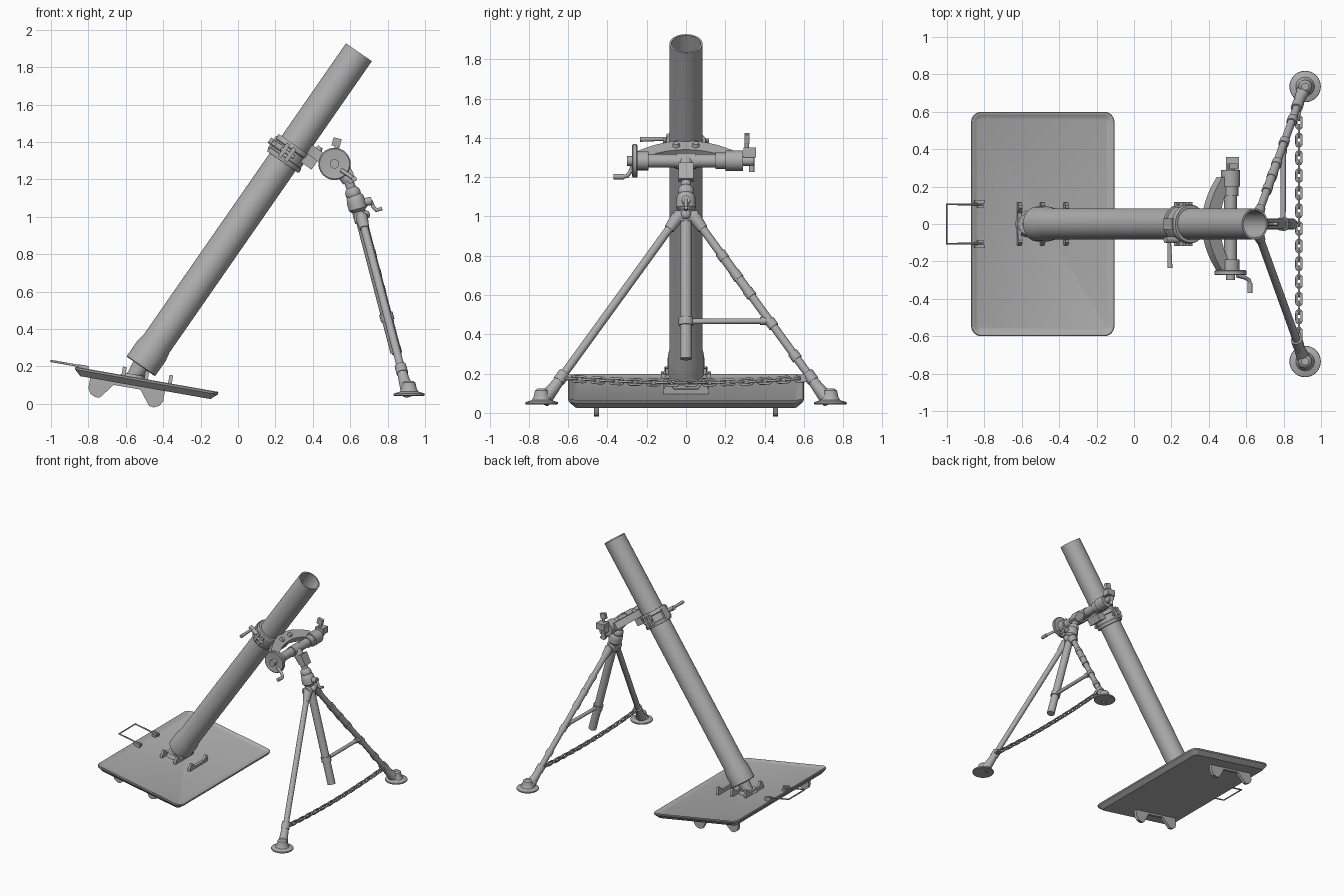
import bpy, bmesh, math
from mathutils import Matrix, Vector as V

if "Cube" in bpy.data.objects:
    bpy.data.objects.remove(bpy.data.objects["Cube"])

mat = bpy.data.materials.new("plain grey metal")
mat.diffuse_color = (0.42, 0.42, 0.42, 1)
mat.use_nodes = True
mat.node_tree.nodes["Principled BSDF"].inputs["Base Color"].default_value = mat.diffuse_color
I = Matrix.Identity(4)


def add(name, mesh, M=I):
    ob = bpy.data.objects.new(name, mesh)
    ob.matrix_world = M
    bpy.context.collection.objects.link(ob)
    if not mesh.materials:
        mesh.materials.append(mat)
    return ob


def finish(name, bm, M=I):
    bmesh.ops.recalc_face_normals(bm, faces=bm.faces[:])
    me = bpy.data.meshes.new(name)
    bm.to_mesh(me)
    bm.free()
    me.shade_smooth()
    me.set_sharp_from_angle(angle=math.radians(35))
    return add(name, me, M)


def loft(name, loops, M=I):
    """Skin a stack of equal-length loops and cap both ends."""
    bm = bmesh.new()
    rings = [[bm.verts.new(p) for p in lp] for lp in loops]
    for a, b in zip(rings, rings[1:]):
        for i in range(len(a)):
            j = (i + 1) % len(a)
            bm.faces.new((a[i], a[j], b[j], b[i]))
    bm.faces.new(rings[0][::-1])
    bm.faces.new(rings[-1])
    return finish(name, bm, M)


def frame(p, q):
    d = V(q) - V(p)
    return Matrix.Translation(p) @ d.to_track_quat('Z', 'Y').to_matrix().to_4x4()


def lathe(name, p, q, prof, n=32):
    """Turned part: (radius, height) profile along the line p to q."""
    a = [2 * math.pi * i / n for i in range(n)]
    return loft(name, [[(r * math.cos(t), r * math.sin(t), h) for t in a] for r, h in prof], frame(p, q))


def rod(name, p, q, r, r2=None, n=24):
    return lathe(name, p, q, [(r, 0), (r if r2 is None else r2, (V(q) - V(p)).length)], n)


def ball(name, c, r):
    prof = [(r * math.cos(t), r * math.sin(t)) for t in [math.radians(d) for d in range(-85, 86, 17)]]
    return lathe(name, c, V(c) + V((0, 0, 1)), prof, 24)


def prism(name, pts, t, M=I):
    return loft(name, [[(x, y, z) for x, y in pts] for z in (-t / 2, t / 2)], M)


def box(name, c, s, M=I):
    x, y = s[0] / 2, s[1] / 2
    return prism(name, [(-x, -y), (x, -y), (x, y), (-x, y)], s[2], M @ Matrix.Translation(c))


def wire(name, pts, r, closed=False, M=I):
    cu = bpy.data.curves.new(name, 'CURVE')
    cu.dimensions = '3D'
    cu.bevel_depth, cu.bevel_resolution, cu.use_fill_caps = r, 2, True
    sp = cu.splines.new('POLY')
    sp.points.add(len(pts) - 1)
    for s, p in zip(sp.points, pts):
        s.co = (*p, 1)
    sp.use_cyclic_u = closed
    tmp = bpy.data.objects.new(name, cu)
    me = bpy.data.meshes.new_from_object(tmp)
    bpy.data.objects.remove(tmp)
    me.shade_smooth()
    me.set_sharp_from_angle(angle=math.radians(50))
    return add(name, me, M)


# Base plate: shallow rounded dish, tilted down toward +x
P = Matrix.Translation((-.487, 0, .131)) @ Matrix.Rotation(.174, 4, 'Y')


def rounded(inset, w, hu=.389, hv=.6, rad=.055):
    out = []
    for k, (su, sv) in enumerate([(1, 1), (-1, 1), (-1, -1), (1, -1)]):
        for i in range(7):
            t = math.pi / 2 * (k + i / 6)
            out.append((su * (hu - rad) + (rad - inset) * math.cos(t),
                        sv * (hv - rad) + (rad - inset) * math.sin(t), w))
    return out


loft("base_plate", [rounded(.035, -.045), rounded(.002, -.014), rounded(0, -.004), rounded(.004, 0),
                    rounded(.012, 0), rounded(.022, -.006), rounded(.04, -.012)], P)

# Ground spades under the plate
half = [(-.3, -.03), (-.3, -.1), (-.285, -.128), (-.255, -.142), (-.23, -.138), (-.2, -.1), (-.17, -.06)]
spade = half + [(-.194 - x, y) for x, y in half[::-1]]
for s in (-1, 1):
    prism("ground_spade", spade, .025, P @ Matrix.Translation((0, s * .455, 0)) @ Matrix.Rotation(math.pi / 2, 4, 'X'))

# Toothed lugs on the plate top
lug_half = [(-.115, -.02), (-.115, .01), (-.1, .045), (-.085, .045), (-.06, .012)]
lug = lug_half + [(-x, y) for x, y in lug_half[::-1]]
axes = Matrix(((0, 0, 1, 0), (1, 0, 0, 0), (0, 1, 0, 0), (0, 0, 0, 1)))
for u in (-.128, -.005, .125):
    prism("plate_lug", lug, .02, P @ Matrix.Translation((u, 0, 0)) @ axes)

# Carrying handle and its brackets
wire("carry_handle", [(-.33, .105, .008), (-.523, .105, .008), (-.523, -.105, .008), (-.33, -.105, .008)], .006, M=P)
for s in (-1, 1):
    box("handle_bracket", (-.345, s * .12, .002), (.055, .014, .028), P)
    box("handle_bracket_pad", (-.34, s * .105, -.002), (.03, .04, .022), P)

# Barrel frame: local z runs up the bore, local x points to the bipod
B = Matrix.Translation((-.52, 0, .2)) @ Matrix.Rotation(.607, 4, 'Y')
b = lambda d, y, t: B @ V((d, y, t))
lathe("barrel", b(0, 0, 0), b(0, 0, 1), [(.02, 0), (.088, 0), (.093, .005), (.093, .1), (.084, .15), (.084, 2.045),
                                         (.074, 2.045), (.074, .3), (.01, .3)], 48)
rod("breech_neck", b(0, 0, -.09), b(0, 0, .01), .035, .05)
ball("breech_ball", b(0, 0, -.075), .042)
rod("breech_socket", P @ V((-.075, 0, -.02)), P @ V((-.075, 0, .014)), .075, .06)

# Barrel clamp
lathe("barrel_clamp", b(0, 0, 1.33), b(0, 0, 2), [(.08, 0), (.1, 0), (.104, .006), (.104, .025), (.098, .03), (.098, .08),
                                                  (.104, .085), (.104, .106), (.1, .112), (.08, .112)], 40)
for s in (-1, 1):
    for d in (-.03, .01):
        box("clamp_lug", (d, s * .1, 1.386), (.022, .035, .085), B)
    rod("clamp_pin", b(-.05, s * .108, 1.386), b(.035, s * .108, 1.386), .01)
box("clamp_saddle", (-.1, 0, 1.386), (.018, .06, .08), B)
rod("clamp_bolt", b(-.125, -.085, 1.386), b(-.03, -.085, 1.386), .017)
rod("clamp_lever", b(-.1, -.08, 1.386), b(-.095, -.235, 1.386), .009, .013)

# Crescent yoke carrying the cross-levelling shaft
ys = [-.25 + .5 * i / 20 for i in range(21)]
prism("yoke", [(.075 + .095 * (y / .25) ** 2, y) for y in ys] +
      [(.155 + .09 * (y / .25) ** 2, y) for y in ys[::-1]], .055, B @ Matrix.Translation((0, 0, 1.468)))
box("yoke_web", (.115, 0, 1.425), (.07, .12, .08), B)
for s in (-1, 1):
    rod("yoke_bolt", b(.12, s * .05, 1.48), b(.12, s * .05, 1.512), .024, .014)

CX, CZ = .516, 1.283
shaft = lambda y: (CX, y, CZ)
rod("cross_shaft", shaft(-.24), shaft(.22), .034)
for name, y0, y1, r in [("shaft_collar", -.25, -.19, .048), ("shaft_collar", -.05, .05, .04),
                        ("shaft_collar", .15, .2, .042), ("shaft_end_housing", .2, .29, .052),
                        ("wheel_hub", -.3, -.24, .025), ("shaft_end_cap", .28, .345, .025)]:
    rod(name, shaft(y0), shaft(y1), r)
lathe("handwheel", shaft(-.247), shaft(-1), [(.03, 0), (.08, 0), (.086, .005), (.086, .022), (.08, .027), (.03, .022)], 40)
wire("wheel_crank", [(.55, -.275, 1.25), (.59, -.285, 1.225), (.615, -.3, 1.205), (.62, -.32, 1.203)], .011)
rod("crank_grip", (.62, -.315, 1.203), (.62, -.37, 1.203), .014)

# Sight mount on the far end
box("sight_mount", (.527, .325, 1.325), (.07, .065, .05))
rod("sight_post", (.525, .31, 1.34), (.527, .31, 1.38), .011)
box("sight_head", (0, 0, 0), (.045, .025, .045), Matrix.Translation((.527, .31, 1.398)) @ Matrix.Rotation(.25, 4, 'Y'))
rod("sight_knob", (.51, .335, 1.225), (.51, .335, 1.3), .014)

# Elevating column
rod("elevating_head", (CX + .01, 0, CZ), (.592, 0, 1.195), .037)
box("elevating_bracket", (0, 0, 0), (.045, .075, .09), Matrix.Translation((.595, 0, 1.225)) @ Matrix.Rotation(-.45, 4, 'Y'))
rod("elevating_neck", (.588, 0, 1.2), (.625, 0, 1.1), .026)
ball("elevating_joint", (.615, 0, 1.125), .042)
lathe("gear_housing", (.62, 0, 1.125), (.66, 0, .97), [(.03, 0), (.046, .02), (.05, .05), (.05, .085), (.035, .1), (.035, .16)])
rod("elevating_crank_shaft", (.63, 0, 1.07), (.715, 0, 1.085), .022)
wire("elevating_crank", [(.71, 0, 1.085), (.725, 0, 1.05), (.74, 0, 1.035), (.77, 0, 1.045)], .01)
rod("centre_tube", (.655, 0, 1.0), (.845, 0, .275), .03)
rod("leg_head", (.655, -.06, .995), (.655, .06, .995), .035)
ball("leg_head_pin", (.68, 0, 1.01), .026)

# Bipod legs and feet
for s in (-1, 1):
    top, foot = V((.66, s * .04, 1.0)), V((.898, s * .7, .09))
    at = lambda f: top.lerp(foot, f)
    rod("bipod_leg", top, foot, .021)
    rod("leg_shoulder", top, at(.07), .034, .026)
    rod("leg_ankle", at(.9), at(1.02), .026, .034)
    rod("chain_collar", at(.875), at(.92), .031)
    box("chain_eye", at(.9) + V((.005, -s * .025, 0)), (.03, .05, .03))
    lathe("foot", (.915, s * .735, .043), (.915, s * .735, 1),
          [(.08, 0), (.084, .005), (.082, .012), (.05, .022), (.04, .04), (.034, .07), (.02, .08)], 36)
    rod("foot_stem", (.913, s * .73, .06), at(.96), .038, .03)
    if s > 0:
        for f in (.22, .33, .43, .6, .78):
            rod("leg_ring", at(f - .018), at(f + .018), .027)
        rod("leg_sleeve", at(.22), at(.43), .024)
        # Brace from the centre tube to the jointed leg
        rod("leg_brace", (.797, 0, .465), at(.585), .014)
        rod("brace_collar", (.79, 0, .485), (.801, 0, .445), .037)
        rod("brace_end", at(.585) + V((0, -.05, 0)), at(.585), .02)

# Chain between the legs
hl, hw = .02, .014
link = [(sx * hl + hw * math.cos(t), hw * math.sin(t), 0) for sx, a0 in ((1, -90), (-1, 90))
        for t in [math.radians(a0 + 30 * i) for i in range(7)]]
N = 26
first = None
for i in range(N):
    y = -.59 + 1.18 * i / (N - 1)
    M = (Matrix.Translation((.882, y, .153 + .022 * (y / .59) ** 2)) @ Matrix.Rotation(math.atan(.126 * y), 4, 'X')
         @ Matrix.Rotation(math.pi / 2, 4, 'Z') @ Matrix.Rotation(i % 2 * math.pi / 2, 4, 'X'))
    if first is None:
        first = wire("chain_link", link, .006, True, M)
    else:
        add("chain_link", first.data, M)
